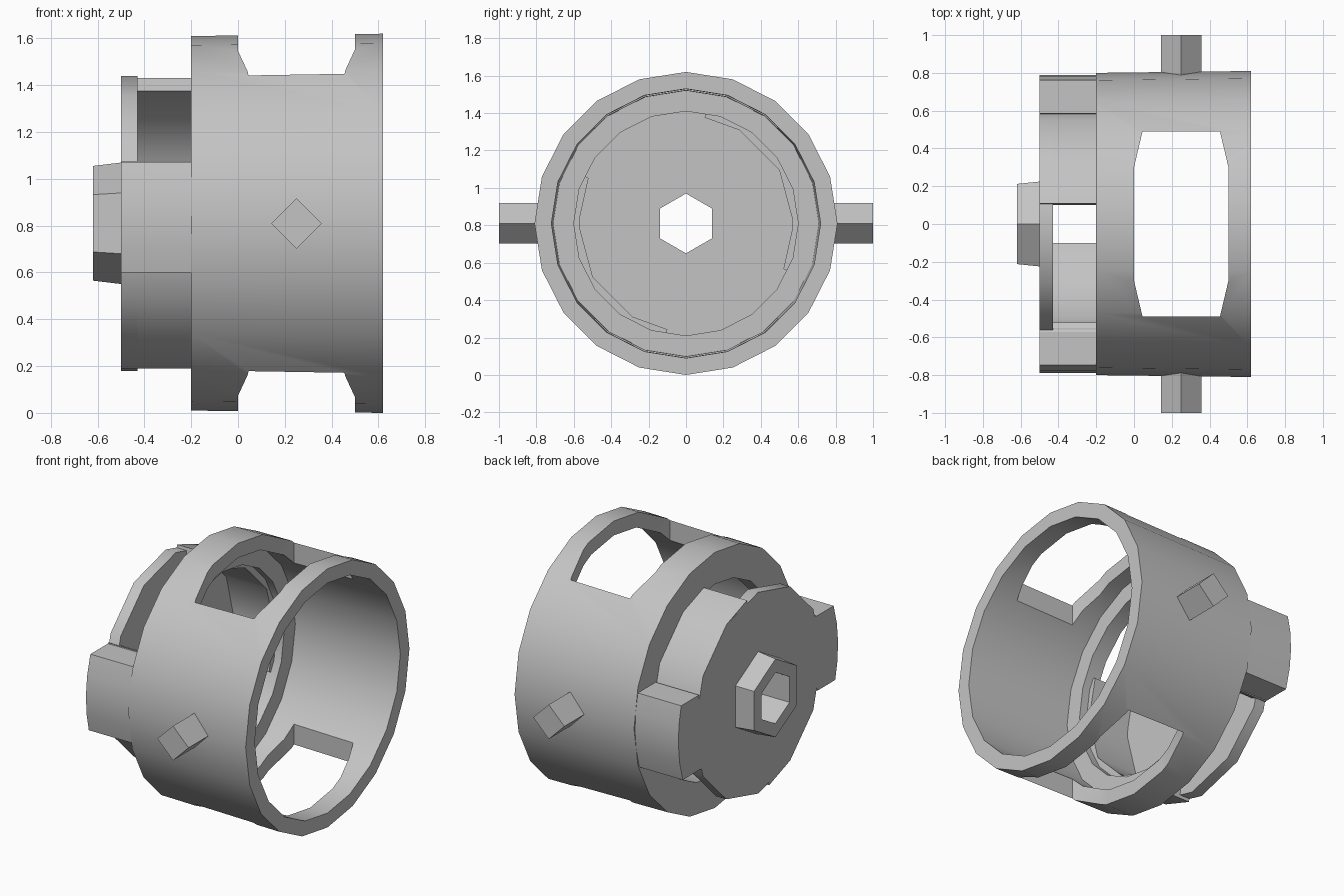
import bpy, bmesh, math
from mathutils import Matrix

if "Cube" in bpy.data.objects:
    bpy.data.objects.remove(bpy.data.objects["Cube"])

CZ = 0.81           # height of the main axis, which runs along x
parts = []

grey = bpy.data.materials.new("plain grey")
grey.use_nodes = True
colour = (0.55, 0.55, 0.55, 1)
grey.diffuse_color = colour
grey.node_tree.nodes["Principled BSDF"].inputs["Base Color"].default_value = colour


def add_object(name, bm):
    bmesh.ops.recalc_face_normals(bm, faces=bm.faces)
    mesh = bpy.data.meshes.new(name)
    bm.to_mesh(mesh)
    bm.free()
    mesh.materials.append(grey)
    obj = bpy.data.objects.new(name, mesh)
    bpy.context.collection.objects.link(obj)
    parts.append(obj)
    return obj


def polar(r, degrees):
    """Point in the y-z plane, measured upward from the front."""
    a = math.radians(degrees)
    return (-r * math.cos(a), r * math.sin(a))


def prism(name, outline, x0, x1, taper=1.0, matrix=None):
    """Extrude a y-z outline along x, about the main axis by default."""
    bm = bmesh.new()
    a = [bm.verts.new((x0, y * taper, z * taper)) for y, z in outline]
    b = [bm.verts.new((x1, y, z)) for y, z in outline]
    bm.faces.new(a)
    bm.faces.new(b[::-1])
    for i in range(len(a)):
        j = (i + 1) % len(a)
        bm.faces.new((a[i], b[i], b[j], a[j]))
    bm.transform(matrix or Matrix.Translation((0, 0, CZ)))
    return add_object(name, bm)


def lathe(name, profile, sides):
    """Revolve a closed (x, radius) loop around the main axis."""
    bm = bmesh.new()
    rings = []
    for i in range(sides):
        ring = []
        for x, r in profile:
            y, z = polar(r, 90 + 360 * i / sides)
            ring.append(bm.verts.new((x, y, z + CZ)))
        rings.append(ring)
    n = len(profile)
    for i in range(sides):
        p, q = rings[i], rings[(i + 1) % sides]
        for k in range(n):
            m = (k + 1) % n
            bm.faces.new((p[k], p[m], q[m], q[k]))
    return add_object(name, bm)


def cut(obj, cutter):
    mod = obj.modifiers.new("cut", "BOOLEAN")
    mod.operation = "DIFFERENCE"
    mod.solver = "EXACT"
    mod.object = cutter
    graph = bpy.context.evaluated_depsgraph_get()
    mesh = bpy.data.meshes.new_from_object(obj.evaluated_get(graph))
    obj.modifiers.clear()
    obj.data = mesh
    parts.remove(cutter)
    bpy.data.objects.remove(cutter)


def polygon(r, sides, start=90):
    return [polar(r, start + 360 * i / sides) for i in range(sides)]


# Main shell: open sleeve with an inward lip at the hub end
shell = lathe("shell", [(0.62, 0.81), (0.62, 0.72), (-0.1, 0.71), (-0.1, 0.6),
                        (-0.2, 0.6), (-0.2, 0.8)], 20)

# Top and bottom windows, cut straight through as one chamfered opening
window = [(sx * x, sy * y) for sx, sy, corner in
          ((1, 1, 0), (-1, 1, 1), (-1, -1, 0), (1, -1, 1))
          for x, y in (((0.25, 0.3), (0.205, 0.49)) if not corner
                       else ((0.205, 0.49), (0.25, 0.3)))]
upright = Matrix.Translation((0.25, 0, 0)) @ Matrix(
    ((0, 1, 0, 0), (0, 0, 1, 0), (1, 0, 0, 0), (0, 0, 0, 1)))
cut(shell, prism("window_cutter", window, -1, 3, matrix=upright))

# Hub end plate with the central hole
plate = prism("hub_plate", polygon(0.63, 12), -0.5, -0.43)
cut(plate, prism("hole_cutter", polygon(0.16, 6), -0.7, -0.3))

# Six-sided collar around the hole
lathe("hub_collar", [(-0.62, 0.245), (-0.62, 0.16), (-0.495, 0.16), (-0.495, 0.26)], 6)

# The two halves repeat by a half turn: wall section, tab and pin
for side, turn in (("front", 0), ("back", 180)):
    # Hub wall, leaving an opening above the front tab and below the back tab
    angles = [turn - 80, turn - 60, turn - 30, turn, turn + 25]
    wall = [polar(0.63, a) for a in angles] + [polar(0.575, a) for a in angles[::-1]]
    prism(side + "_hub_wall", wall, -0.499, -0.15)

    # Locking tab flush with the shell
    s = 1 if turn == 0 else -1
    heights = (-0.21, -0.1, 0.02, 0.14, 0.26)
    tab = [(-s * math.sqrt(0.79 ** 2 - h * h), s * h) for h in heights]
    tab += [(-s * 0.55, s * 0.26), (-s * 0.585, -s * 0.21)]
    prism(side + "_tab", tab, -0.5, -0.15)

    # Diamond-section pin
    along_y = Matrix.Translation((0.25, 0, CZ)) @ Matrix(
        ((0, 1, 0, 0), (-s, 0, 0, 0), (0, 0, 1, 0), (0, 0, 0, 1)))
    prism(side + "_pin", polygon(0.108, 4), 0.76, 1.0, matrix=along_y)

# Smooth the round surfaces and keep the corners crisp
bpy.ops.object.select_all(action="DESELECT")
for obj in parts:
    obj.select_set(True)
bpy.context.view_layer.objects.active = shell
bpy.ops.object.shade_smooth_by_angle(angle=math.radians(35))
